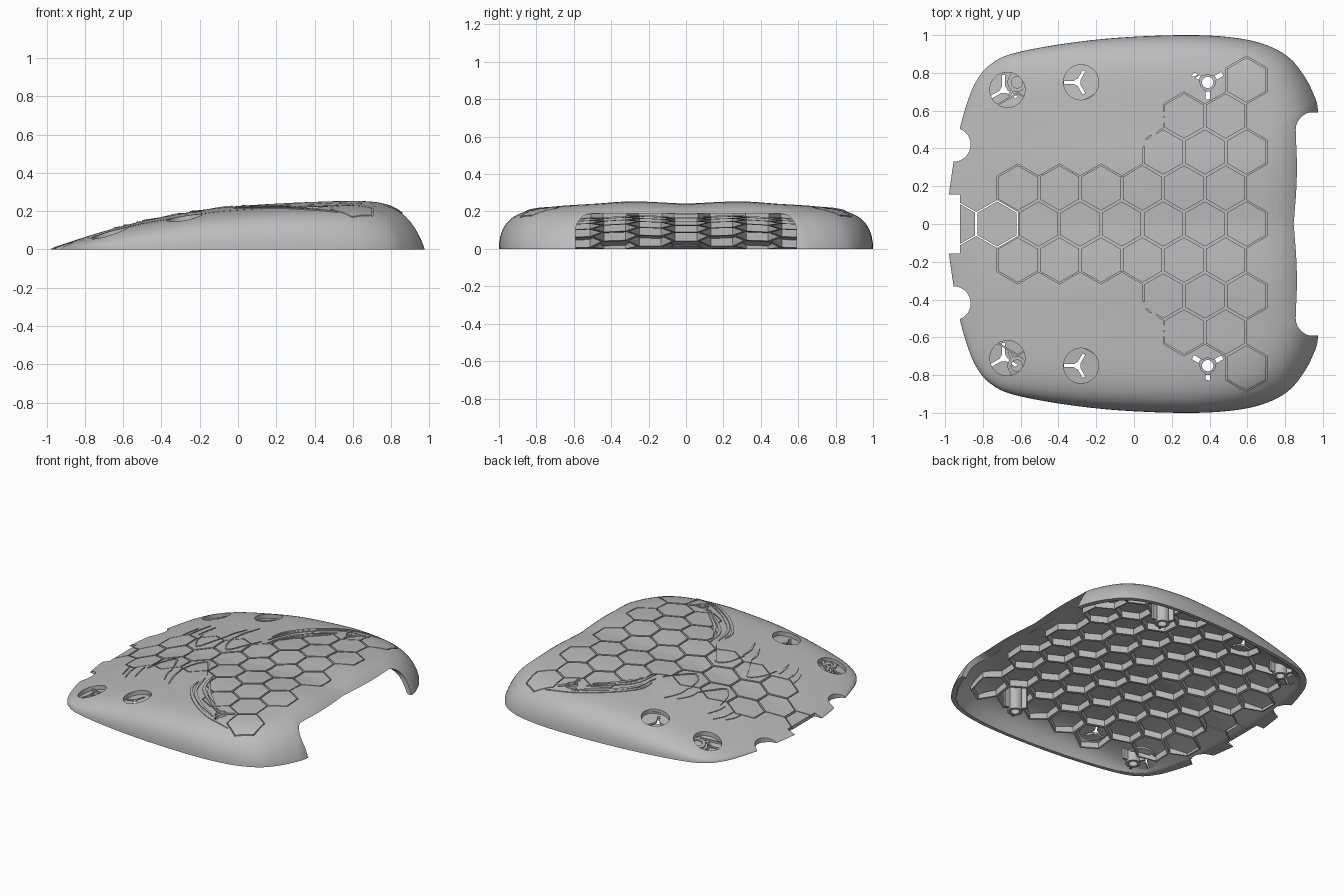
import bpy, bmesh, math
from mathutils import Vector
from mathutils.geometry import interpolate_bezier

cube = bpy.data.objects.get("Cube")
if cube:
    bpy.data.objects.remove(cube, do_unlink=True)

grey = bpy.data.materials.new("shell_grey")
grey.use_nodes = True
grey.diffuse_color = (0.5, 0.5, 0.5, 1)
for node in grey.node_tree.nodes:
    if node.type == 'BSDF_PRINCIPLED':
        node.inputs["Base Color"].default_value = (0.5, 0.5, 0.5, 1)


# ---- smooth curves and the surface height ----
def smooth(points, steps=5):
    p = [Vector(q) for q in points]
    p = [p[0] * 2 - p[1]] + p + [p[-1] * 2 - p[-2]]
    out = []
    for a, b, c, d in zip(p, p[1:], p[2:], p[3:]):
        out += interpolate_bezier(b, b + (c - a) / 6, c - (d - b) / 6, c, steps + 1)[:-1]
    return [Vector(q[:2]) for q in out] + [p[-2]]


def lookup(path, v):
    if v <= path[0][0]:
        return path[0][1]
    for a, b in zip(path, path[1:]):
        if v <= b[0]:
            return a[1] + (b[1] - a[1]) * (v - a[0]) / max(b[0] - a[0], 1e-9)
    return path[-1][1]


outline = smooth([(.97, 0), (.975, .3), (.975, .59), (.945, .7), (.89, .8), (.81, .89),
                  (.68, .955), (.5, .99), (.25, 1), (-.1, .985), (-.4, .95), (-.65, .9),
                  (-.76, .845), (-.82, .78), (-.87, .68), (-.93, .47), (-.98, .15), (-.98, 0)])
polar = [(math.atan2(p.y, p.x), p.length) for p in outline]
spine = smooth([(-1.05, 0), (-.9, .04), (-.7, .095), (-.5, .145), (-.2, .2), (0, .222),
                (.3, .24), (.6, .25), (.8, .252), (1.1, .252)])
crown = smooth([(0, .97), (.28, 1.02), (.5, .97), (.75, .93), (1, .9)])


def reach(x, y):
    return math.hypot(x, y) / lookup(polar, abs(math.atan2(y, x)))


def height(x, y):
    r = min(reach(x, y), 1)
    back = min(max((x / max(math.hypot(x, y), 1e-6) - .3) / .6, 0), 1)
    edge = max(1 - r ** 11, 0) ** (1 / (2.2 - 1.2 * back))
    return lookup(spine, x) * lookup(crown, abs(y)) * edge


# ---- mesh helpers ----
def finish(name, bm):
    bmesh.ops.recalc_face_normals(bm, faces=bm.faces[:])
    mesh = bpy.data.meshes.new(name)
    bm.to_mesh(mesh)
    bm.free()
    mesh.materials.append(grey)
    ob = bpy.data.objects.new(name, mesh)
    bpy.context.collection.objects.link(ob)
    return ob


def slab(name, polygons, bottom, top):
    """Solid over flat polygons, bottom and top being functions of x and y."""
    bm = bmesh.new()
    for poly in polygons:
        bm.faces.new([bm.verts.new((x, y, 0)) for x, y in poly])
    bmesh.ops.remove_doubles(bm, verts=bm.verts[:], dist=1e-4)
    low = bm.verts[:]
    ret = bmesh.ops.extrude_face_region(bm, geom=bm.faces[:], use_keep_orig=True)
    high = [g for g in ret["geom"] if isinstance(g, bmesh.types.BMVert)]
    for verts, level in ((low, bottom), (high, top)):
        for v in verts:
            v.co.z = level(v.co.x, v.co.y)
    return finish(name, bm)


def circle(cx, cy, r, n=32, phase=0.0):
    return [(cx + r * math.cos(phase + math.tau * i / n),
             cy + r * math.sin(phase + math.tau * i / n)) for i in range(n)]


def ring(cx, cy, ro, ri, n=24, phase=0.0):
    a, b = circle(cx, cy, ro, n, phase), circle(cx, cy, ri, n, phase)
    return [(a[i], a[(i + 1) % n], b[(i + 1) % n], b[i]) for i in range(n)]


def y_slot(cx, cy, length, half, core, phase):
    loop = []
    for k in range(3):
        a = phase + k * math.tau / 3
        d, n = Vector((math.cos(a), math.sin(a))), Vector((-math.sin(a), math.cos(a)))
        v = Vector((math.cos(a + math.pi / 3), math.sin(a + math.pi / 3)))
        for p in (d * length - n * half, d * length + n * half, d * core + n * half, v * core):
            loop.append((cx + p.x, cy + p.y))
        b = a + math.tau / 3
        p = Vector((math.cos(b), math.sin(b))) * core - Vector((-math.sin(b), math.cos(b))) * half
        loop.append((cx + p.x, cy + p.y))
    return loop


def ribbon(points, half):
    path = smooth(points, 6)
    sides = []
    for i, p in enumerate(path):
        t = (path[min(i + 1, len(path) - 1)] - path[max(i - 1, 0)]).normalized()
        w = half * (.25 + .75 * math.sin(math.pi * i / (len(path) - 1)))
        n = Vector((-t.y, t.x)) * w
        sides.append((tuple(p + n), tuple(p - n)))
    return [(a[0], a[1], b[1], b[0]) for a, b in zip(sides, sides[1:])]


def cut(ob, cutter):
    cutter.hide_render = True
    mod = ob.modifiers.new("cut", 'BOOLEAN')
    mod.operation, mod.solver, mod.object = 'DIFFERENCE', 'EXACT', cutter
    bpy.context.view_layer.objects.active = ob
    bpy.ops.object.modifier_apply(modifier=mod.name)
    bpy.data.objects.remove(cutter, do_unlink=True)


def over(d):
    return lambda x, y: height(x, y) + d


def flat(z):
    return lambda x, y: z


# ---- thin domed shell: outer and inner skins joined at the rim ----
RINGS = 26
rim = outline + [Vector((p.x, -p.y)) for p in outline[-2:0:-1]]
bm = bmesh.new()
skins = []
for inner in (False, True):
    def vert(x, y, z):
        k = .975 if inner else 1
        return bm.verts.new((x * k, y * k, max(z - .028, 0) if inner else z))
    rows = []
    for i in range(1, RINGS + 1):
        r = 1 - (1 - i / RINGS) ** 2
        rows.append([vert(p.x * r, p.y * r, height(p.x * r, p.y * r) if i < RINGS else 0)
                     for p in rim])
    pole = vert(0, 0, height(0, 0))
    skins.append(rows)
    for j in range(len(rim)):
        k = (j + 1) % len(rim)
        bm.faces.new((pole, rows[0][j], rows[0][k]))
        for a, b in zip(rows, rows[1:]):
            bm.faces.new((a[j], b[j], b[k], a[k]))
for j in range(len(rim)):
    k = (j + 1) % len(rim)
    a, b = skins[0][-1], skins[1][-1]
    bm.faces.new((a[j], b[j], b[k], a[k]))
shell = finish("shell", bm)

# ---- honeycomb layout ----
PITCH = .22
HEX = PITCH / math.sqrt(3)
cells = [(k, .155 + PITCH * n - (k % 2) * PITCH / 2, k * HEX * 1.5)
         for k in range(-5, 6) for n in range(-6, 5)]
first = [-1, -.65, .1, .2, .4]
groove_cells = [(x, y) for k, x, y in cells if abs(k) < 5 and first[abs(k)] < x < .62]
grooves = [q for x, y in groove_cells for q in ring(x, y, HEX, HEX - .008, 6, math.pi / 6)]
cut(shell, slab("groove_cutter", grooves, over(-.1), over(.1)))

# ---- ribs hanging under the honeycomb ----
ribs = []
for k, x, y in cells:
    corners = circle(x, y, HEX, 6, math.pi / 6)
    if all(reach(*c) < .93 and c[0] < .8 for c in corners) and not (k == 0 and x < -.7):
        ribs += ring(x, y, HEX, HEX - .011, 6, math.pi / 6)


def rib_low(x, y):
    return max(height(x, y) - .075, 0)


slab("honeycomb_ribs", ribs, rib_low,
     lambda x, y: max(height(x, y) - .018, rib_low(x, y) + .004))

# ---- round recesses, edge notches, screw openings, nose gap ----
holes = []
for s in (1, -1):
    holes += [circle(-.67, s * .71, .093), circle(-.28, s * .75, .093),
              circle(-.955, s * .42, .09), y_slot(.39, s * .75, .09, .012, .042, math.pi / 6)]
holes.append([(-1.2, -.155), (-.92, -.155), (-.92, .155), (-1.2, .155)])
cut(shell, slab("hole_cutter", holes, flat(-.2), flat(.5)))

# ---- rear opening with rounded upper corners ----
profile = [(-.59, -.1), (.59, -.1)]
for cy, start in ((.5, 0), (-.5, math.pi / 2)):
    profile += [(cy + .09 * math.cos(start + i * math.pi / 16),
                 .1 + .09 * math.sin(start + i * math.pi / 16)) for i in range(9)]
opening = slab("opening_cutter", [profile], flat(.79), flat(1.2))
for v in opening.data.vertices:
    v.co = (v.co.z, v.co.x, v.co.y)
cut(shell, opening)

# ---- recessed discs, screw posts and raised scratches on both sides ----
scratches = [[(-.02, .42), (0, .53), (.135, .685), (.32, .81), (.52, .86)],
             [(-.01, .36), (.04, .54), (.18, .69), (.36, .8)],
             [(.02, .31), (.08, .5), (.3, .71)],
             [(.06, .4), (.15, .54), (.28, .66)],
             [(-.31, .31), (-.3, .38), (-.26, .47)],
             [(-.24, .31), (-.23, .41), (-.19, .52)],
             [(-.65, .3), (-.64, .36), (-.62, .43)],
             [(-.6, .31), (-.59, .4), (-.56, .49)],
             [(-.53, .31), (-.52, .38), (-.5, .46)],
             [(-.5, .32), (-.47, .2), (-.41, .12), (-.36, .2), (-.31, .31)],
             [(-.25, .31), (-.22, .18), (-.16, .12), (-.1, .2), (-.03, .31)]]
for s, side in ((1, "left"), (-1, "right")):
    for name, x, y, length, phase in (("front", -.67, .71, .08, math.pi / 2),
                                      ("middle", -.28, .75, .07, math.pi / 3)):
        disc = slab(f"{name}_disc_{side}", [circle(x, s * y, .094)], over(-.045), over(-.03))
        slot = [y_slot(x - .02, s * y, length, .008, .018, phase)]
        cut(disc, slab("slot_cutter", slot, flat(-.2), flat(.5)))
    for name, x, low in (("rear", .39, .02), ("front", -.62, .0)):
        slab(f"{name}_post_{side}", ring(x, s * .75, .05, .03), flat(low), over(-.022))
        fins = []
        for a in (0, math.tau / 3, -math.tau / 3):
            d, n = Vector((math.cos(a), math.sin(a))), Vector((-math.sin(a), math.cos(a))) * .008
            c = Vector((x, s * .75))
            fins.append([tuple(c + d * r + n * w) for r, w in
                         ((.045, -1), (.085, -1), (.085, 1), (.045, 1))])
        slab(f"{name}_post_fins_{side}", fins, flat(low + .01), over(-.022))
    for i, path in enumerate(scratches):
        half = .011 if i < 4 else .006
        slab(f"scratch_{i + 1}_{side}", ribbon([(x, s * y) for x, y in path], half),
             over(-.006), over(.005))

# ---- smooth shading with sharp edges kept on the shell ----
bpy.ops.object.select_all(action='DESELECT')
shell.select_set(True)
bpy.context.view_layer.objects.active = shell
bpy.ops.object.shade_smooth_by_angle(angle=math.radians(30))
